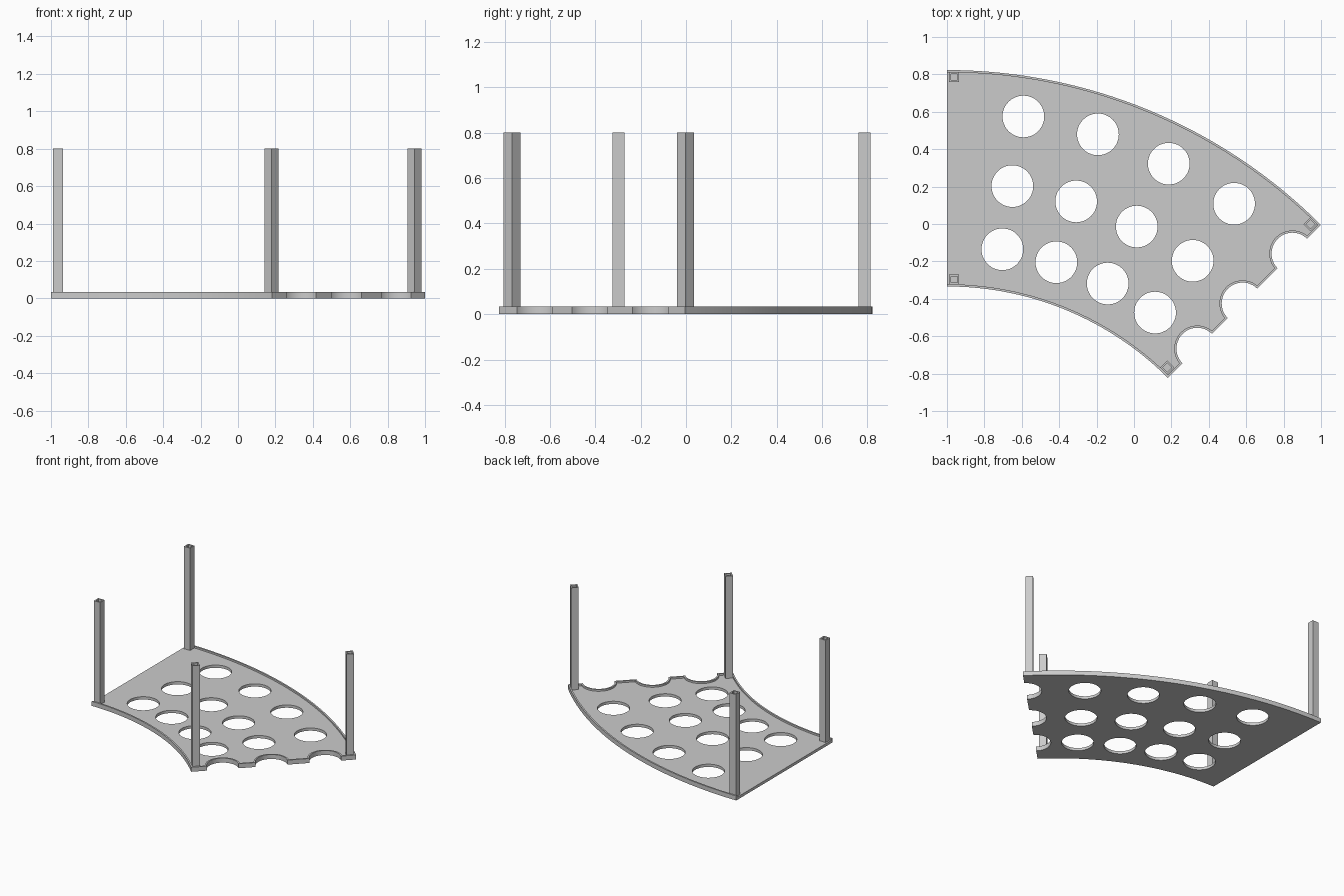
import bpy, bmesh
from math import sin, cos, asin, pi, radians

if "Cube" in bpy.data.objects:
    bpy.data.objects.remove(bpy.data.objects["Cube"])

# Sector layout: angles are measured from +y about the pivot
PX, PY = -1.0, -2.005
R_IN, R_OUT = 1.671, 2.828
SWEEP = radians(45)
RIM_TOP, FLOOR, LIP = 0.034, 0.021, 0.012
HOLE_R = 0.1115
HOLE_ROWS = (1.893, 2.235, 2.612)

grey = bpy.data.materials.new("plain grey")
grey.use_nodes = True
colour = (0.6, 0.6, 0.6, 1)
grey.diffuse_color = colour
grey.node_tree.nodes["Principled BSDF"].inputs["Base Color"].default_value = colour


def polar(r, a, side=0.0):
    """Point at radius r and angle a, shifted sideways towards larger angles."""
    return (PX + r * sin(a) + side * cos(a), PY + r * cos(a) - side * sin(a))


def prism(name, points, z0, z1):
    bm = bmesh.new()
    face = bm.faces.new([bm.verts.new((x, y, z0)) for x, y in points])
    top = bmesh.ops.extrude_face_region(bm, geom=[face])["geom"]
    verts = [v for v in top if isinstance(v, bmesh.types.BMVert)]
    bmesh.ops.translate(bm, verts=verts, vec=(0, 0, z1 - z0))
    bmesh.ops.recalc_face_normals(bm, faces=bm.faces)
    mesh = bpy.data.meshes.new(name)
    bm.to_mesh(mesh)
    bm.free()
    mesh.materials.append(grey)
    obj = bpy.data.objects.new(name, mesh)
    bpy.context.collection.objects.link(obj)
    return obj


def sector(r0, r1, start, inset, steps=32):
    """Ring sector outline whose far side is moved in by inset."""
    points = []
    for r, order in ((r0, range(steps + 1)), (r1, range(steps, -1, -1))):
        end = SWEEP - asin(inset / r)
        points += [polar(r, start + (end - start) * i / steps) for i in order]
    return points


def circle(centre, r, steps=48):
    return [(centre[0] + r * cos(2 * pi * i / steps),
             centre[1] + r * sin(2 * pi * i / steps)) for i in range(steps)]


def cut(obj, cutter):
    mod = obj.modifiers.new("cut", 'BOOLEAN')
    mod.operation, mod.solver, mod.object = 'DIFFERENCE', 'EXACT', cutter
    bpy.context.view_layer.objects.active = obj
    bpy.ops.object.modifier_apply(modifier=mod.name)
    bpy.data.objects.remove(cutter)


# Tray with a thin raised lip along both arcs and the scalloped side
tray = prism("tray", sector(R_IN, R_OUT, 0, 0), 0, RIM_TOP)
pocket = prism("pocket_cutter", sector(R_IN + LIP, R_OUT - LIP, -0.02, LIP), FLOOR, 0.1)
for r in HOLE_ROWS:
    cut(pocket, prism("lip_cutter", circle(polar(r, SWEEP), HOLE_R + LIP), -0.1, 0.2))
cut(tray, pocket)

# Round holes, the last of each row biting into the side
for r in HOLE_ROWS:
    for k in range(1, 6):
        cut(tray, prism("hole_cutter", circle(polar(r, SWEEP * k / 5), HOLE_R), -0.1, 0.2))


# Hollow square posts in the four corners
def square(r, a, side, half):
    return [polar(r + dr * half, a, side + ds * half)
            for dr, ds in ((-1, -1), (-1, 1), (1, 1), (1, -1))]


parts = [tray]
for end, a, side in (("right", 0, 0.038), ("left", SWEEP, -0.042)):
    for place, r in (("inner", 1.708), ("outer", 2.791)):
        post = prism(f"{end}_{place}_post", square(r, a, side, 0.0265), FLOOR, 0.8)
        cut(post, prism("bore_cutter", square(r, a, side, 0.017), FLOOR - 0.1, 0.9))
        parts.append(post)

# Smooth arcs, sharp corners
bpy.ops.object.select_all(action='DESELECT')
for obj in parts:
    obj.select_set(True)
bpy.context.view_layer.objects.active = tray
bpy.ops.object.shade_smooth_by_angle(angle=radians(30))
